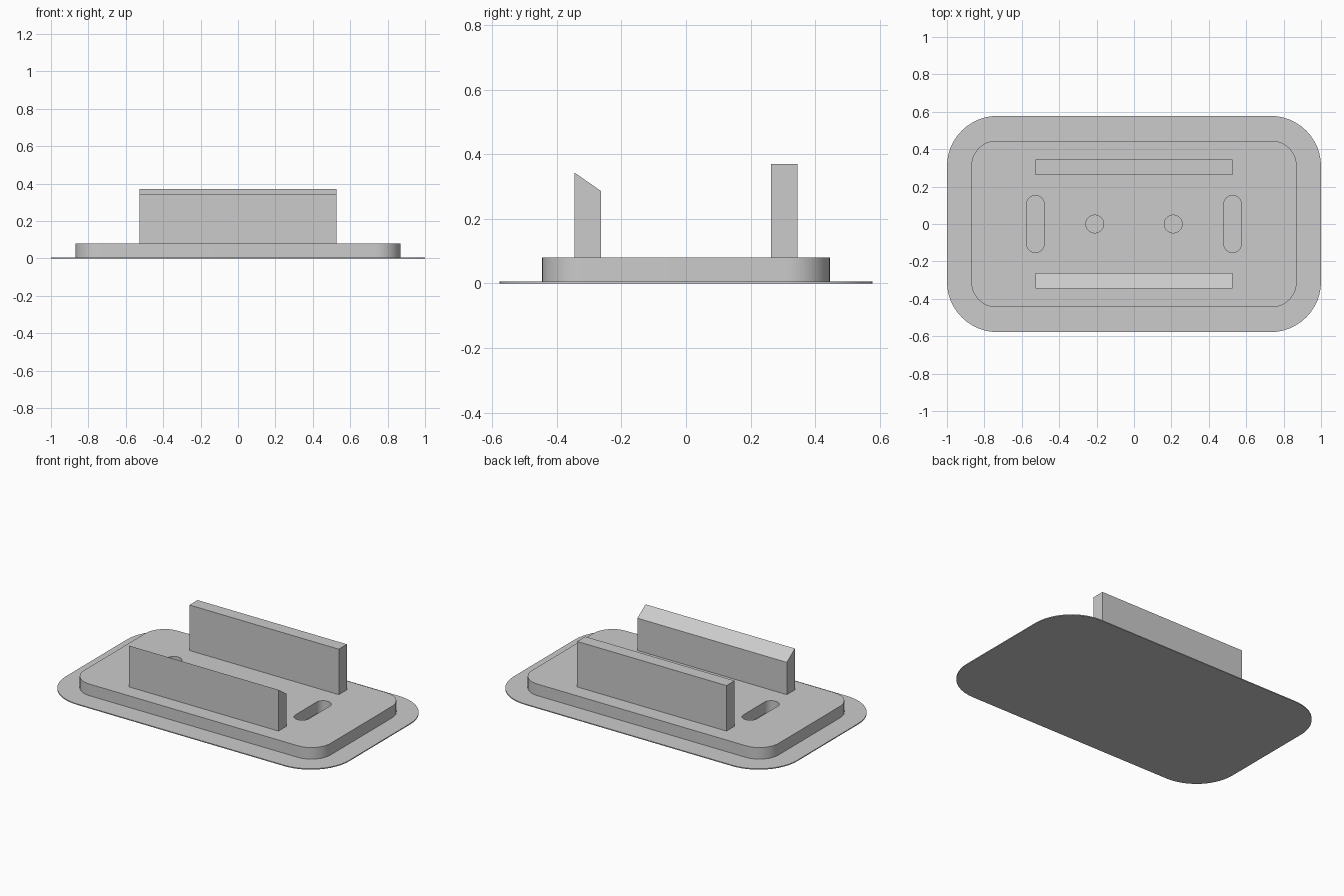
import bpy, bmesh
from math import sin, cos, pi
from mathutils import Vector

cube = bpy.data.objects.get("Cube")
if cube:
    bpy.data.objects.remove(cube, do_unlink=True)

grey = bpy.data.materials.new("plain grey")
grey.use_nodes = True
colour = (0.6, 0.6, 0.6, 1)
grey.diffuse_color = colour
grey.node_tree.nodes["Principled BSDF"].inputs["Base Color"].default_value = colour


def rounded(width, depth, radius, cx=0, steps=12):
    """Outline of a rounded rectangle centred on (cx, 0)."""
    points = []
    for corner, (sx, sy) in enumerate([(1, 1), (-1, 1), (-1, -1), (1, -1)]):
        for i in range(steps + 1):
            a = (corner + i / steps) * pi / 2
            p = Vector((cx + sx * (width / 2 - radius) + radius * cos(a),
                        sy * (depth / 2 - radius) + radius * sin(a), 0))
            if not points or (p - points[-1]).length > 1e-5:
                points.append(p)
    if (points[0] - points[-1]).length < 1e-5:
        points.pop()
    return points


def solid(name, outlines, offset):
    """Fill the first outline, leave the others as holes, and extrude."""
    bm = bmesh.new()
    edges = []
    for outline in outlines:
        verts = [bm.verts.new(p) for p in outline]
        edges += [bm.edges.new((v, verts[i - 1])) for i, v in enumerate(verts)]
    bmesh.ops.triangle_fill(bm, edges=edges, use_beauty=True)
    faces = bm.faces[:]
    top = bmesh.ops.extrude_face_region(bm, geom=faces, use_keep_orig=True)
    moved = [g for g in top["geom"] if isinstance(g, bmesh.types.BMVert)]
    bmesh.ops.translate(bm, verts=moved, vec=offset)
    bmesh.ops.recalc_face_normals(bm, faces=bm.faces)
    bmesh.ops.dissolve_limit(bm, angle_limit=0.001, verts=bm.verts, edges=bm.edges)
    mesh = bpy.data.meshes.new(name)
    bm.to_mesh(mesh)
    bm.free()
    mesh.materials.append(grey)
    obj = bpy.data.objects.new(name, mesh)
    bpy.context.collection.objects.link(obj)
    bpy.ops.object.select_all(action="DESELECT")
    obj.select_set(True)
    bpy.context.view_layer.objects.active = obj
    bpy.ops.object.shade_smooth_by_angle(angle=pi / 6)
    return obj


FLANGE, PLATE_TOP, HALF = 0.006, 0.08, 0.527

# Thin flange under everything
solid("base_flange", [rounded(2, 1.156, 0.27)], (0, 0, FLANGE))

# Raised plate with two slots and two round holes that stop at the flange
holes = []
for side in (-1, 1):
    holes.append(rounded(0.095, 0.305, 0.0475, side * HALF))
    holes.append(rounded(0.095, 0.095, 0.0475, side * 0.21))
plate = solid("raised_plate", [rounded(1.74, 0.89, 0.135)] + holes,
              (0, 0, PLATE_TOP - FLANGE / 2))
plate.location.z = FLANGE / 2


# Upright walls, each a side profile swept along x
def wall(name, y_outer, y_inner, z_outer, z_inner):
    foot = PLATE_TOP - 0.01
    profile = [(y_outer, foot), (y_inner, foot), (y_inner, z_inner), (y_outer, z_outer)]
    solid(name, [[Vector((-HALF, y, z)) for y, z in profile]], (2 * HALF, 0, 0))


wall("back_wall", 0.345, 0.263, 0.37, 0.37)
wall("front_wall", -0.345, -0.263, 0.343, 0.286)
